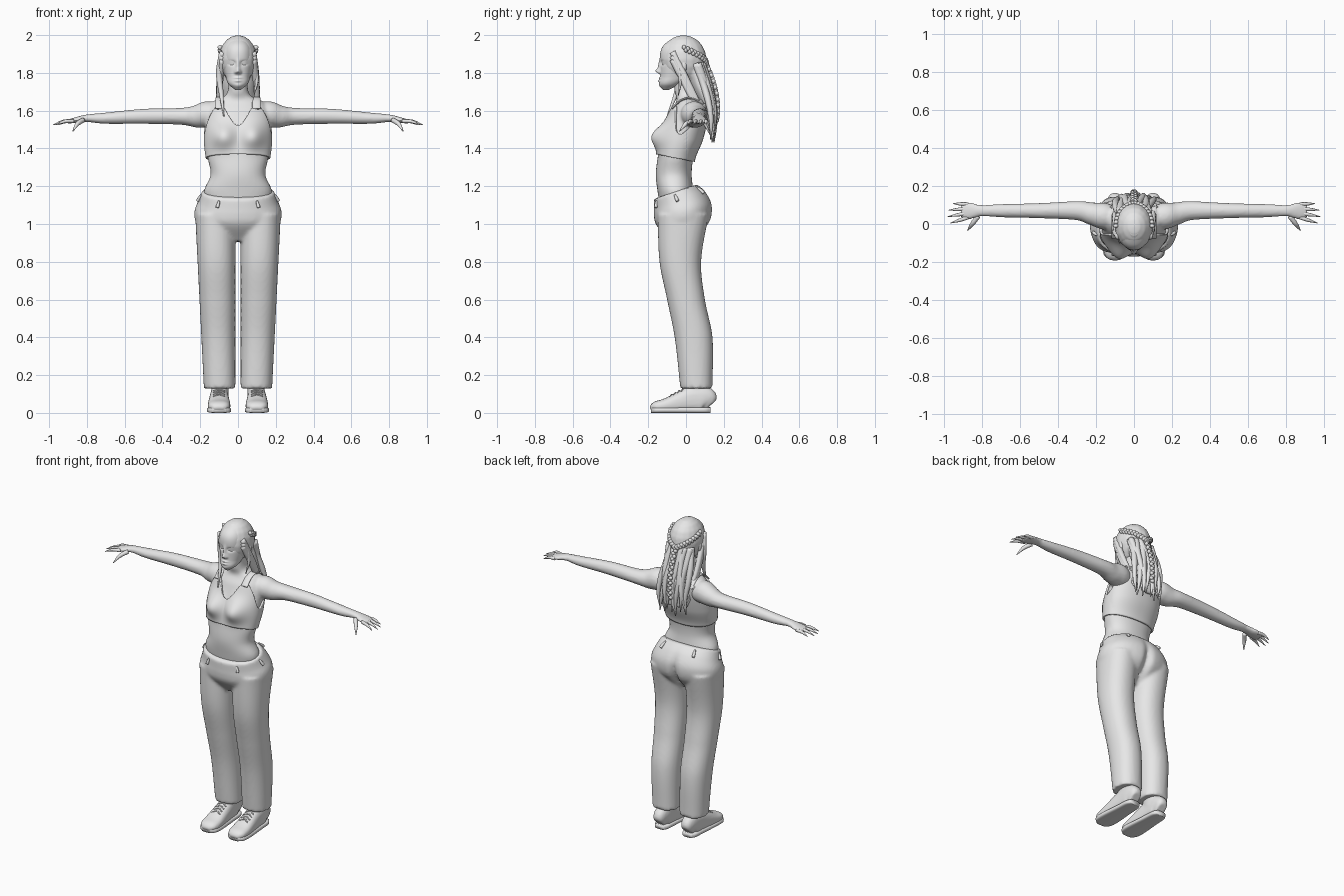
import bpy, bmesh, math
from mathutils import Vector, Matrix

if "Cube" in bpy.data.objects:
    bpy.data.objects.remove(bpy.data.objects["Cube"])

clay = bpy.data.materials.new("plain_grey")
clay.use_nodes = True
clay.diffuse_color = (0.8, 0.8, 0.8, 1)
clay.node_tree.nodes["Principled BSDF"].inputs["Base Color"].default_value = clay.diffuse_color


# Helpers
def spline(keys, position):
    """Smooth interpolation of rows, the first column being the parameter."""
    index = 0
    while index < len(keys) - 2 and position > keys[index + 1][0]:
        index += 1

    def slope(key, column):
        before, after = keys[max(key - 1, 0)], keys[min(key + 1, len(keys) - 1)]
        return (after[column] - before[column]) / (after[0] - before[0])

    start, end = keys[index], keys[index + 1]
    span = end[0] - start[0]
    u = (position - start[0]) / span
    v = 1 - u
    return [start[c] + (end[c] - start[c]) * u * u * (3 - 2 * u)
            + span * u * v * (v * slope(index, c) - u * slope(index + 1, c))
            for c in range(1, len(start))]


def rounded(value, exponent):
    return math.copysign(abs(value) ** (2 / exponent), value)


def bell(distance, width):
    return math.exp(-(distance / width) ** 2)


def skin(bm, rings, caps=True):
    rows = [[bm.verts.new(point) for point in ring] for ring in rings]
    for lower, upper in zip(rows, rows[1:]):
        for i in range(len(lower)):
            bm.faces.new((lower[i - 1], lower[i], upper[i], upper[i - 1]))
    if caps:
        bm.faces.new(rows[0])
        bm.faces.new(rows[-1])


def outline_point(keys, z, phi, grow=0.0, exponent=2.2):
    """Keys are z, half width, front, back, centre; phi turns from the front to +x."""
    width, front, back, *centre = spline(keys, z)
    x = sum(centre) + (width + grow) * rounded(math.sin(phi), exponent)
    y = (front + back) / 2 - ((back - front) / 2 + grow) * rounded(math.cos(phi), exponent)
    return Vector((x, y, z))


def loft(bm, keys, shape=None, count=100):
    bottom, top = keys[0][0], keys[-1][0]
    rings = []
    for k in range(count + 1):
        z = bottom + (top - bottom) * k / count
        ring = [outline_point(keys, z, math.tau * i / count) for i in range(count)]
        for point in ring:
            if shape:
                shape(point)
        rings.append(ring)
    skin(bm, rings)


def tube(bm, rows, up=(0, 0, 1), exponent=2, sides=20, steps=6):
    """Rows are x, y, z, half width, half thickness along a path."""
    keys = [(k, *row) for k, row in enumerate(rows)]
    last, up, rings = len(rows) - 1, Vector(up), []
    for k in range(last * steps + 1):
        *centre, width, thick = spline(keys, k / steps)
        ahead = Vector(spline(keys, min(k / steps + .1, last))[:3])
        behind = Vector(spline(keys, max(k / steps - .1, 0))[:3])
        along = (ahead - behind).normalized()
        across = along.cross(up).normalized()
        over = across.cross(along)
        turns = [math.tau * i / sides for i in range(sides)]
        rings.append([Vector(centre) + across * width * rounded(math.cos(turn), exponent)
                      + over * thick * rounded(math.sin(turn), exponent) for turn in turns])
    skin(bm, rings)


def strand(bm, points, radius, taper=.85):
    """Round tube that narrows towards its last point."""
    rows = []
    for k, point in enumerate(points):
        size = radius * (1 - taper * (k / (len(points) - 1)) ** 3)
        rows.append((*point, size, size))
    tube(bm, rows, up=(0, 1, 0), sides=12)


def ball(bm, centre, size):
    matrix = Matrix.Translation(centre) @ Matrix.Diagonal((*size, 1))
    bmesh.ops.create_uvsphere(bm, u_segments=16, v_segments=10, radius=1, matrix=matrix)


def mirror(bm):
    copy = bmesh.ops.duplicate(bm, geom=bm.verts[:] + bm.edges[:] + bm.faces[:])
    for item in copy["geom"]:
        if isinstance(item, bmesh.types.BMVert):
            item.co.x *= -1


def finish(bm, name, voxel=0):
    bmesh.ops.recalc_face_normals(bm, faces=bm.faces)
    mesh = bpy.data.meshes.new(name)
    bm.to_mesh(mesh)
    bm.free()
    mesh.shade_smooth()
    mesh.materials.append(clay)
    part = bpy.data.objects.new(name, mesh)
    bpy.context.scene.collection.objects.link(part)
    if voxel:
        blend = part.modifiers.new("blend", "REMESH")
        blend.mode, blend.voxel_size, blend.use_smooth_shade = "VOXEL", voxel, True
        soften = part.modifiers.new("soften", "SMOOTH")
        soften.factor, soften.iterations = .5, 4
    return part


# Torso, neck and arms
TORSO = [(1.05, .15, -.13, .05), (1.17, .18, -.15, .04), (1.26, .145, -.16, .03), (1.35, .16, -.15, .04),
         (1.45, .17, -.13, .08), (1.6, .16, -.08, .11), (1.65, .13, -.05, .1), (1.67, .08, -.05, .08),
         (1.7, .055, -.06, .06), (1.8, .05, -.07, .05)]
ARM = [(.1, 1.57, .06, .06), (.16, 1.58, .07, .07), (.22, 1.57, .06, .06), (.3, 1.57, .05, .045),
       (.5, 1.57, .04, .04), (.7, 1.56, .035, .03), (.8, 1.56, .03, .02), (.86, 1.55, .045, .015),
       (.91, 1.54, .04, .01)]


def bust(point):
    if point.y < 0:
        point.y -= .054 * bell(abs(point.x) - .08, .06) * bell(point.z - 1.465, .06)


bm = bmesh.new()
tube(bm, [(x, min(.07, .01 + x / 5), *rest) for x, *rest in ARM])
mirror(bm)
loft(bm, TORSO, bust)
finish(bm, "body", .009)

# Fingers and thumbs
bm = bmesh.new()
for k in range(4):
    reach = .98 - (k - 1.3) ** 2 / 100
    root, tip = .035 + .023 * k, .005 + .034 * k
    strand(bm, [(.87, root, 1.545), ((.87 + reach) / 2, (root + tip) / 2, 1.543), (reach, tip, 1.525)], .01)
strand(bm, [(.82, .04, 1.55), (.85, 0, 1.53), (.875, -.035, 1.49)], .013)
mirror(bm)
finish(bm, "fingers")

# Cropped top with scooped neck, armholes and shoulder straps
bm = bmesh.new()
rings = []
for k in range(31):
    ring = []
    for i in range(128):
        phi = math.tau * i / 128
        fold = min(phi, math.tau - phi)
        hem = 1.35 + .02 * math.cos(phi)
        edge = 1.645 - .125 * bell(fold, .35) - .17 * bell(fold - 1.5, .55) - .08 * bell(fold - math.pi, .35)
        point = outline_point(TORSO, hem + (edge - hem) * k / 30, phi, grow=.004)
        bust(point)
        ring.append(point)
    rings.append(ring)
skin(bm, rings, caps=False)
cloth = finish(bm, "cropped_top").modifiers.new("cloth", "SOLIDIFY")
cloth.thickness, cloth.offset = .014, 0

bm = bmesh.new()
tube(bm, [(.097, .015 + .045 * k, 1.667 - .014 * k * k, .022, .006) for k in range(-2, 3)])
mirror(bm)
finish(bm, "shoulder_straps")

# Loose trousers with a slanted waist
HIPS = [(.91, .15, -.09, .03), (1, .22, -.16, .12), (1.07, .23, -.17, .14), (1.13, .21, -.17, .11),
        (1.19, .19, -.17, .06)]
LEG = [(.13, -.03, .14), (.4, -.06, .14), (.6, -.1, .1), (.8, -.14, .08), (1.05, -.15, .12)]


def seat(point):
    if point.y > 0:
        point.y -= .035 * bell(point.x, .022) * bell(point.z - 1, .09)
    lift = min(max((point.z - 1) * 6, 0), 1)
    point.z += point.y / 3 * lift * lift * (3 - 2 * lift)


bm = bmesh.new()
loft(bm, [(z, .08 + z / 40, front, back, .094 + z / 40) for z, front, back in LEG])
mirror(bm)
loft(bm, HIPS, seat)
finish(bm, "trousers", .01)

bm = bmesh.new()
for phi in (.5, 1.5, 2.6):
    points = [outline_point(HIPS, 1.175 - drop, phi, grow=drop / 6) for drop in (0, .02, .04)]
    for point in points:
        seat(point)
    strand(bm, points[::-1], .009, taper=.5)
mirror(bm)
finish(bm, "waist_loops")

# Shoes: rows are y, half width, height
SHOE = [(.13, .03, .08), (.1, .045, .14), (.03, .05, .14), (-.1, .06, .08), (-.16, .055, .06), (-.185, .03, .03)]
bm = bmesh.new()
tube(bm, [(.1, y, height / 2, width, height / 2) for y, width, height in SHOE], exponent=2.5)
loft(bm, [(z, .045, -.01, .12, .095) for z in (.08, .16)])
mirror(bm)
finish(bm, "shoe_uppers", .007)

bm = bmesh.new()
tube(bm, [(.1, y, .015, width + .004, .015) for y, width, height in SHOE], exponent=4)
mirror(bm)
finish(bm, "shoe_soles")

bm = bmesh.new()
for k in range(4):
    y, z = .02 * k - .075, .097 + k / 100
    for skew in (-.01, .01):
        strand(bm, [(.1 + side * .03, y + side * skew, z - .012 * abs(side)) for side in (-1, 0, 1)], .004, taper=0)
mirror(bm)
finish(bm, "shoe_laces")

# Head; each face feature is x, z, width, height, depth
HEAD = [(1.71, .015, -.12, -.09), (1.74, .05, -.14, -.03), (1.78, .065, -.135, .02), (1.84, .08, -.135, .08),
        (1.91, .08, -.135, .09), (1.95, .065, -.115, .07), (1.99, .03, -.06, .03)]
FEATURES = {
    "nose_tip": (0, 1.81, .013, .014, .022),
    "nose_bridge": (0, 1.84, .01, .03, .012),
    "nostril": (.012, 1.803, .007, .008, .008),
    "eye_socket": (.033, 1.852, .018, .012, -.012),
    "upper_lip": (0, 1.773, .02, .006, .008),
    "lower_lip": (0, 1.758, .018, .007, .008),
    "chin": (0, 1.73, .02, .014, .005),
}


def face(point):
    if point.y < -.03:
        point.y -= sum(depth * bell(abs(point.x) - x, width) * bell(point.z - z, height)
                       for x, z, width, height, depth in FEATURES.values())


bm = bmesh.new()
loft(bm, HEAD, face, count=120)
finish(bm, "head")
bm = bmesh.new()
ball(bm, (.033, -.109, 1.851), (.014, .012, .007))
mirror(bm)
finish(bm, "eyes")
bm = bmesh.new()
ball(bm, (.09, -.012, 1.835), (.012, .017, .03))
mirror(bm)
finish(bm, "ears")

# Hair: cap with hanging mass, loose locks and braids
bm = bmesh.new()
ball(bm, (0, -.013, 1.872), (.102, .122, .128))
tube(bm, [(0, .05, 1.87, .08, .04), (0, .065, 1.76, .085, .045), (0, .115, 1.64, .085, .04), (0, .13, 1.48, .05, .01)],
     up=(0, 1, 0))
finish(bm, "hair_mass", .008)

bm = bmesh.new()
for k in range(3):
    strand(bm, [(.08 + .02 * math.sin(3 * u), .2 * u - .07, 1.91 - .4 * u - .02 * k)
                for u in (0, .25, .5, .75, 1)], .017)
mirror(bm)
for k in range(-5, 6):
    strand(bm, [(.016 * k * (1 + u / 4) + .012 * math.sin(6 * u + 2 * k),
                 .085 + .07 * math.sin(2 * u) - .0014 * k * k * (1 - u / 2),
                 1.85 - (.4 + .02 * math.sin(5 * k)) * u) for u in (0, .25, .5, .75, 1)], .019)
strand(bm, [(-.085, -.06, 1.9), (-.1, -.04, 1.8), (-.09, -.05, 1.7), (-.075, -.1, 1.57)], .017)
strand(bm, [(.09, -.05, 1.88), (.1, -.03, 1.77), (.085, -.04, 1.68)], .011)
finish(bm, "hair_locks")

bm = bmesh.new()
BEAD = (.013, .011, .013)
for k in range(20):
    u, wobble = k / 19, .005 * (-1) ** k
    turn = u * math.pi / 2
    ball(bm, (.095 * math.cos(turn), .12 * math.sin(turn) - .01, 1.93 - .08 * u + wobble), BEAD)
mirror(bm)
for k in range(20):
    u, wobble = k / 19, .005 * (-1) ** k
    ball(bm, (wobble, .11 + .06 * math.sin(2 * u), 1.85 - .3 * u), BEAD)
finish(bm, "braids")
